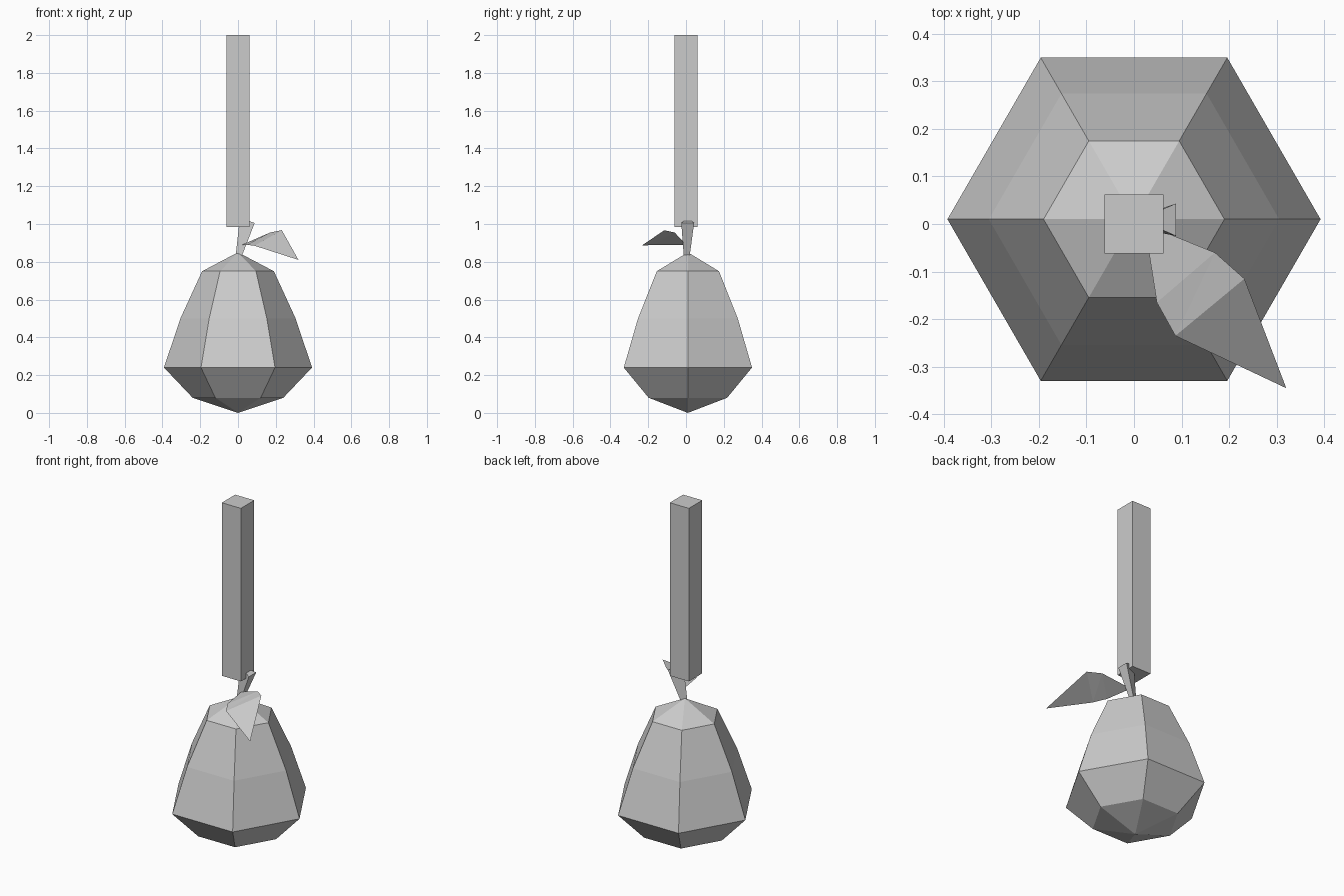
import bpy, math

if "Cube" in bpy.data.objects:
    bpy.data.objects.remove(bpy.data.objects["Cube"])

grey = bpy.data.materials.new("plain grey")
grey.diffuse_color = (0.6, 0.6, 0.6, 1)
grey.use_nodes = True
grey.node_tree.nodes["Principled BSDF"].inputs["Base Color"].default_value = grey.diffuse_color


def make(name, verts, faces):
    mesh = bpy.data.meshes.new(name)
    mesh.from_pydata(verts, [], faces)
    mesh.materials.append(grey)
    obj = bpy.data.objects.new(name, mesh)
    bpy.context.collection.objects.link(obj)
    return obj


# Pear body: six-sided lathe with a pointed top and bottom
SIDES = 6
CY = 0.01
profile = [(0.24, 0.08), (0.392, 0.24), (0.305, 0.5), (0.19, 0.75)]
verts = [(r * math.cos(i * math.tau / SIDES), CY + r * math.sin(i * math.tau / SIDES), z)
         for r, z in profile for i in range(SIDES)]
bottom = len(verts)
top = bottom + 1
verts += [(0, CY, 0), (0, CY, 0.85)]
faces = []
last = (len(profile) - 1) * SIDES
for i in range(SIDES):
    j = (i + 1) % SIDES
    faces.append((bottom, j, i))
    faces.append((last + i, last + j, top))
    for k in range(0, last, SIDES):
        faces.append((k + i, k + j, k + SIDES + j, k + SIDES + i))
make("pear_body", verts, faces)

# Stem: three-sided, leaning right and widening upward
make("stem",
     [(-0.012, 0.004, 0.835), (0.022, -0.012, 0.835), (0.022, 0.02, 0.835),
      (0.01, 0.009, 1.035), (0.088, -0.025, 1.005), (0.088, 0.043, 1.005)],
     [(0, 2, 1), (3, 4, 5), (0, 1, 4, 3), (1, 2, 5, 4), (2, 0, 3, 5)])

# Leaf: thin folded sheet, drooping to the front right
make("leaf",
     [(0.022, 0.0, 0.89), (0.048, -0.165, 0.89), (0.17, -0.06, 0.955),
      (0.087, -0.235, 0.885), (0.232, -0.115, 0.967), (0.32, -0.345, 0.81)],
     [(0, 1, 2), (1, 3, 2), (2, 3, 4), (3, 5, 4)])

# Square post above the pear
bpy.ops.mesh.primitive_cube_add(size=1, location=(0, 0, 1.4925))
post = bpy.context.object
post.name = "post"
post.scale = (0.124, 0.124, 1.015)
post.data.materials.append(grey)
